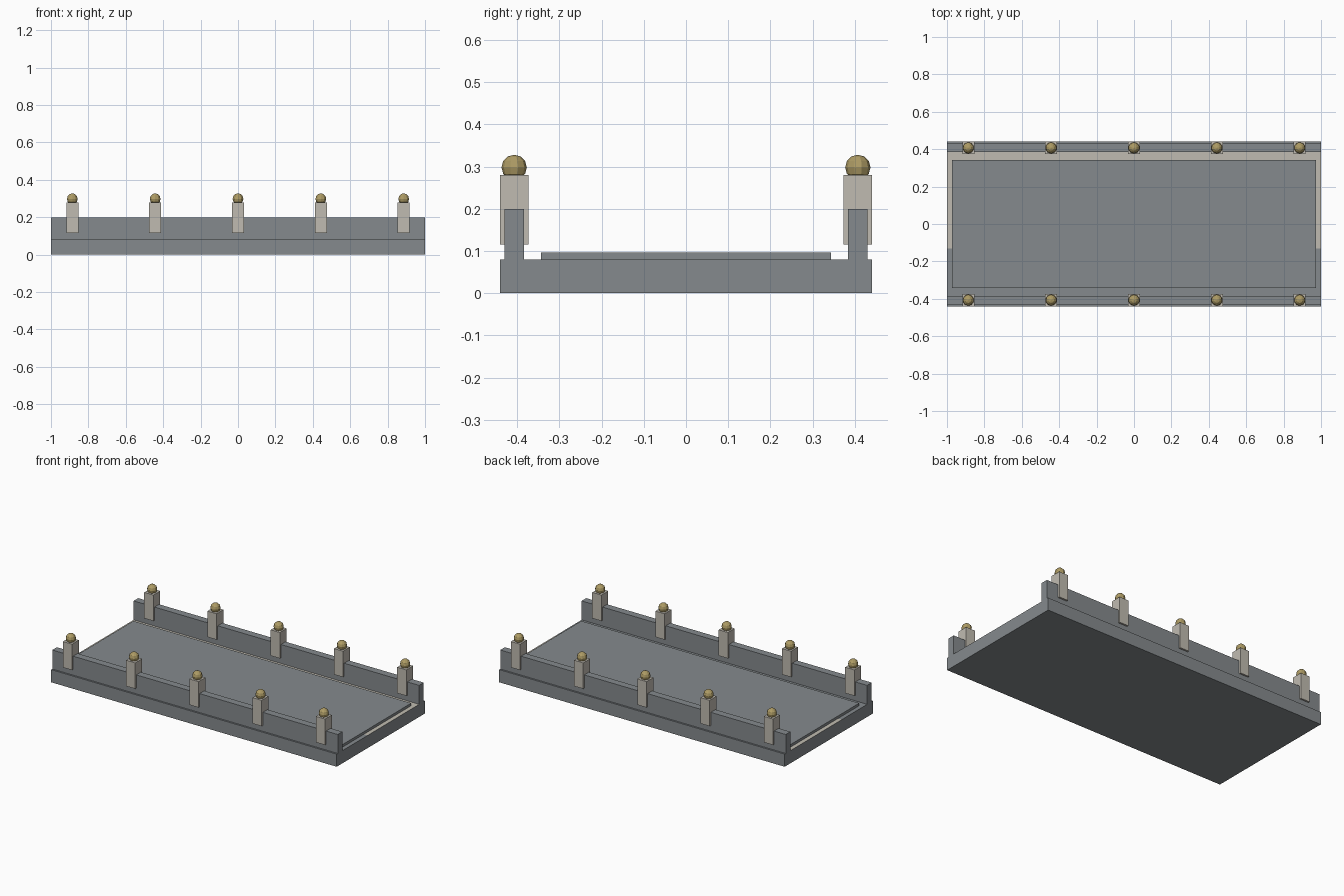
import bpy, bmesh
from mathutils import Matrix

if "Cube" in bpy.data.objects:
    bpy.data.objects.remove(bpy.data.objects["Cube"])


def material(name, rgb):
    m = bpy.data.materials.new(name)
    m.diffuse_color = (*rgb, 1)
    m.use_nodes = True
    m.node_tree.nodes["Principled BSDF"].inputs["Base Color"].default_value = m.diffuse_color
    return m


GREY = material("slate grey", (0.235, 0.255, 0.268))
STONE = material("pale stone", (0.53, 0.50, 0.44))
BRASS = material("dull brass", (0.42, 0.33, 0.13))


def finish(name, bm, *mats):
    me = bpy.data.meshes.new(name)
    bm.to_mesh(me)
    bm.free()
    for m in mats:
        me.materials.append(m)
    ob = bpy.data.objects.new(name, me)
    bpy.context.collection.objects.link(ob)
    return ob


def box_bm(x0, x1, y0, y1, z0, z1):
    bm = bmesh.new()
    mat = Matrix.Translation(((x0 + x1) / 2, (y0 + y1) / 2, (z0 + z1) / 2)) @ \
        Matrix.Diagonal((x1 - x0, y1 - y0, z1 - z0, 1))
    bmesh.ops.create_cube(bm, size=1, matrix=mat)
    return bm


# bridge slab, with pale stone showing on part of its top
bm = box_bm(-1, 1, -0.441, 0.441, 0, 0.08)
for y in (-0.13, 0.385):
    bmesh.ops.bisect_plane(bm, geom=bm.verts[:] + bm.edges[:] + bm.faces[:],
                           plane_co=(0, y, 0), plane_no=(0, 1, 0))
bm.normal_update()
for f in bm.faces:
    if f.normal.z > 0.9 and -0.13 < f.calc_center_median().y < 0.385:
        f.material_index = 1
finish("bridge_slab", bm, GREY, STONE)

# raised roadway
finish("roadway", box_bm(-0.973, 0.973, -0.343, 0.343, 0.08, 0.096), GREY)

# parapets with posts and ball finials on both sides
for side, s in (("front", -1), ("back", 1)):
    y0, y1 = sorted((s * 0.384, s * 0.43))
    finish(side + "_parapet", box_bm(-1, 1, y0, y1, 0.08, 0.2), GREY)
    yc = s * 0.407
    for i in range(5):
        x = (i - 2) * 0.443
        finish(f"{side}_post_{i + 1}",
               box_bm(x - 0.032, x + 0.032, yc - 0.034, yc + 0.034, 0.116, 0.28), STONE)
        bm = bmesh.new()
        bmesh.ops.create_uvsphere(bm, u_segments=10, v_segments=6, radius=0.03,
                                  matrix=Matrix.Translation((x, yc, 0.298)))
        finish(f"{side}_finial_{i + 1}", bm, BRASS)
